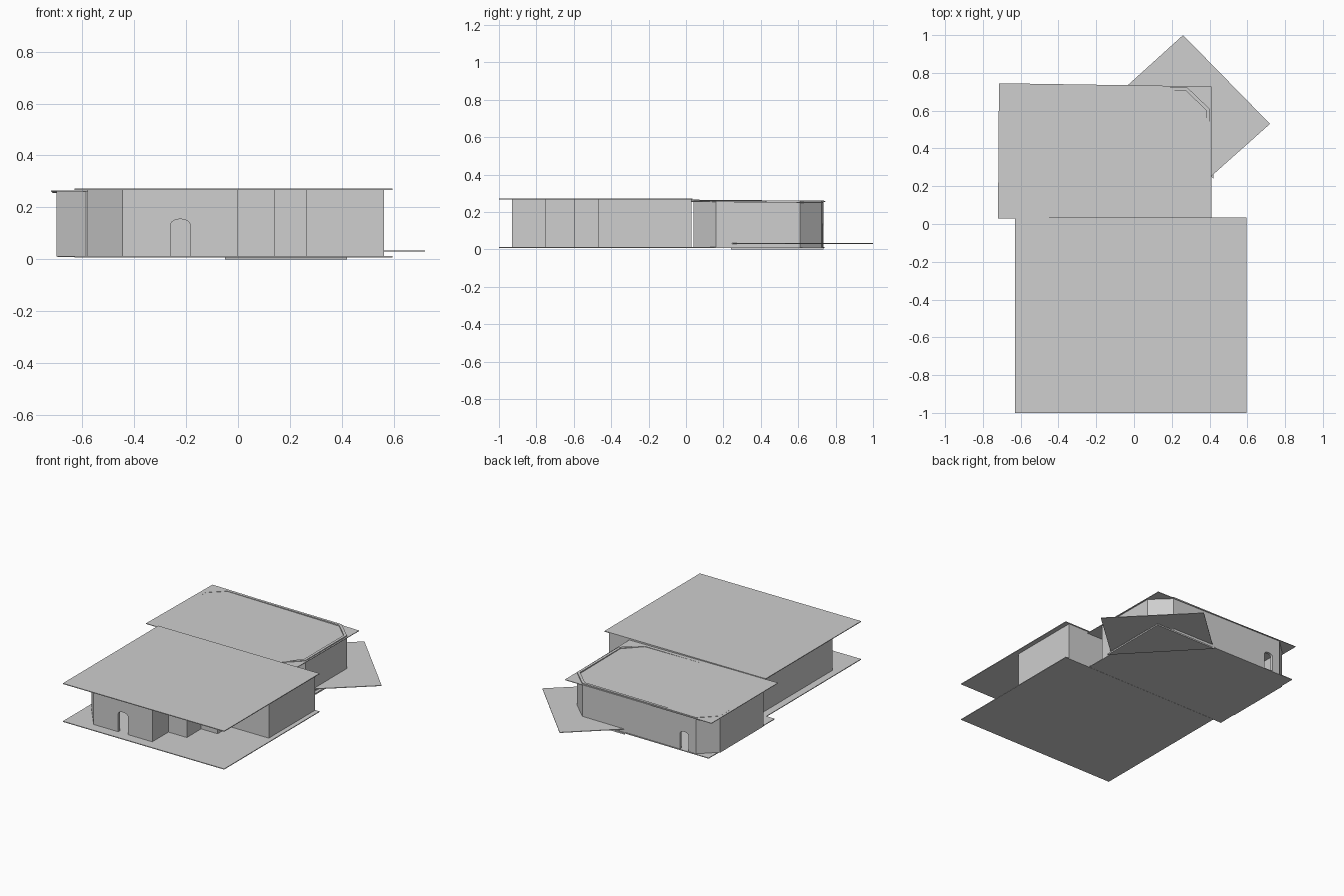
import bpy, bmesh, math

cube = bpy.data.objects.get("Cube")
if cube:
    bpy.data.objects.remove(cube, do_unlink=True)

# One plain grey for the whole building
grey = bpy.data.materials.new("light_grey")
grey.use_nodes = True
colour = (0.62, 0.62, 0.62, 1)
grey.diffuse_color = colour
grey.node_tree.nodes["Principled BSDF"].inputs["Base Color"].default_value = colour


def add_object(name, bm):
    mesh = bpy.data.meshes.new(name)
    bm.to_mesh(mesh)
    bm.free()
    mesh.materials.append(grey)
    obj = bpy.data.objects.new(name, mesh)
    bpy.context.collection.objects.link(obj)
    return obj


def plate(name, outline, height, thick, slope=(0, 0)):
    """Flat slab with its underside at height, tilted by slope from its first corner."""
    bm = bmesh.new()
    x0, y0 = outline[0]
    rings = []
    for lift in (0, thick):
        rings.append([bm.verts.new((x, y, height + lift + (x - x0) * slope[0] + (y - y0) * slope[1]))
                      for x, y in outline])
    low, high = rings
    bm.faces.new(low)
    bm.faces.new(high)
    for i in range(len(outline)):
        j = (i + 1) % len(outline)
        bm.faces.new((low[i], low[j], high[j], high[i]))
    bmesh.ops.recalc_face_normals(bm, faces=bm.faces)
    return add_object(name, bm)


def apply_modifier(obj, mod):
    bpy.context.view_layer.objects.active = obj
    bpy.ops.object.modifier_apply(modifier=mod.name)


def walls(name, outline, bottom, top, thick=0.018):
    """Closed run of upright walls, thickened inward."""
    bm = bmesh.new()
    low = [bm.verts.new((x, y, bottom)) for x, y in outline]
    high = [bm.verts.new((x, y, top)) for x, y in outline]
    for i in range(len(outline)):
        j = (i + 1) % len(outline)
        bm.faces.new((low[i], low[j], high[j], high[i]))
    obj = add_object(name, bm)
    mod = obj.modifiers.new("thickness", "SOLIDIFY")
    mod.thickness = thick
    mod.offset = -1
    mod.use_even_offset = True
    apply_modifier(obj, mod)
    return obj


def cut_doorway(wall, x, y, width, top, bottom=0.0):
    """Arched opening through a wall that runs along x."""
    r = width / 2
    rise = r * 0.55
    profile = [(x - r, bottom), (x + r, bottom)]
    for k in range(9):
        a = math.pi * k / 8
        profile.append((x + r * math.cos(a), top - rise + rise * math.sin(a)))
    bm = bmesh.new()
    face = bm.faces.new([bm.verts.new((px, y - 0.05, pz)) for px, pz in profile])
    out = bmesh.ops.extrude_face_region(bm, geom=[face])
    moved = [v for v in out["geom"] if isinstance(v, bmesh.types.BMVert)]
    bmesh.ops.translate(bm, verts=moved, vec=(0, 0.1, 0))
    bmesh.ops.recalc_face_normals(bm, faces=bm.faces)
    cutter = add_object("doorway_cutter", bm)
    cutter.hide_render = True
    mod = wall.modifiers.new("doorway", "BOOLEAN")
    mod.operation = "DIFFERENCE"
    mod.solver = "EXACT"
    mod.object = cutter
    apply_modifier(wall, mod)
    bpy.data.objects.remove(cutter, do_unlink=True)


# Front wing: floor, stepped walls and overhanging roof
front_plan = [(-0.63, -1), (0.595, -1), (0.595, 0.035), (-0.63, 0.035)]
plate("front_floor", front_plan, 0.007, 0.005)
plate("front_roof", front_plan, 0.267, 0.005)
front_walls = walls("front_walls", [
    (-0.58, -0.76), (-0.445, -0.93), (0, -0.93), (0, -0.755), (0.14, -0.755),
    (0.14, -0.6), (0.265, -0.6), (0.265, -0.47), (0.563, -0.47),
    (0.563, 0.03), (-0.58, 0.03)], 0.01, 0.268)
cut_doorway(front_walls, -0.222, -0.93, 0.074, 0.155)

# Rear wing: eight-sided walls whose tops just break through a tilted roof
rear_walls = walls("rear_walls", [
    (-0.70, 0.16), (-0.585, 0.04), (0.28, 0.04), (0.40, 0.16),
    (0.40, 0.61), (0.28, 0.725), (-0.59, 0.735), (-0.70, 0.63)], 0.01, 0.262)
cut_doorway(rear_walls, -0.5, 0.73, 0.064, 0.14)
plate("rear_roof", [(-0.72, 0.03), (0.41, 0.03), (0.41, 0.728), (-0.715, 0.745)],
      0.262, 0.004, (-0.007, -0.008))
plate("rear_floor", [(-0.695, 0.03), (0.40, 0.03), (0.40, 0.245), (-0.055, 0.735), (-0.69, 0.74)],
      0.008, 0.005)
plate("rear_floor_corner", [(0.42, 0.24), (0.42, 0.735), (-0.05, 0.735)], 0, 0.01)

# Terrace turned across the rear corner
plate("terrace", [(0.26, 1), (-0.055, 0.715), (0.40, 0.245), (0.72, 0.53)], 0.03, 0.004)
